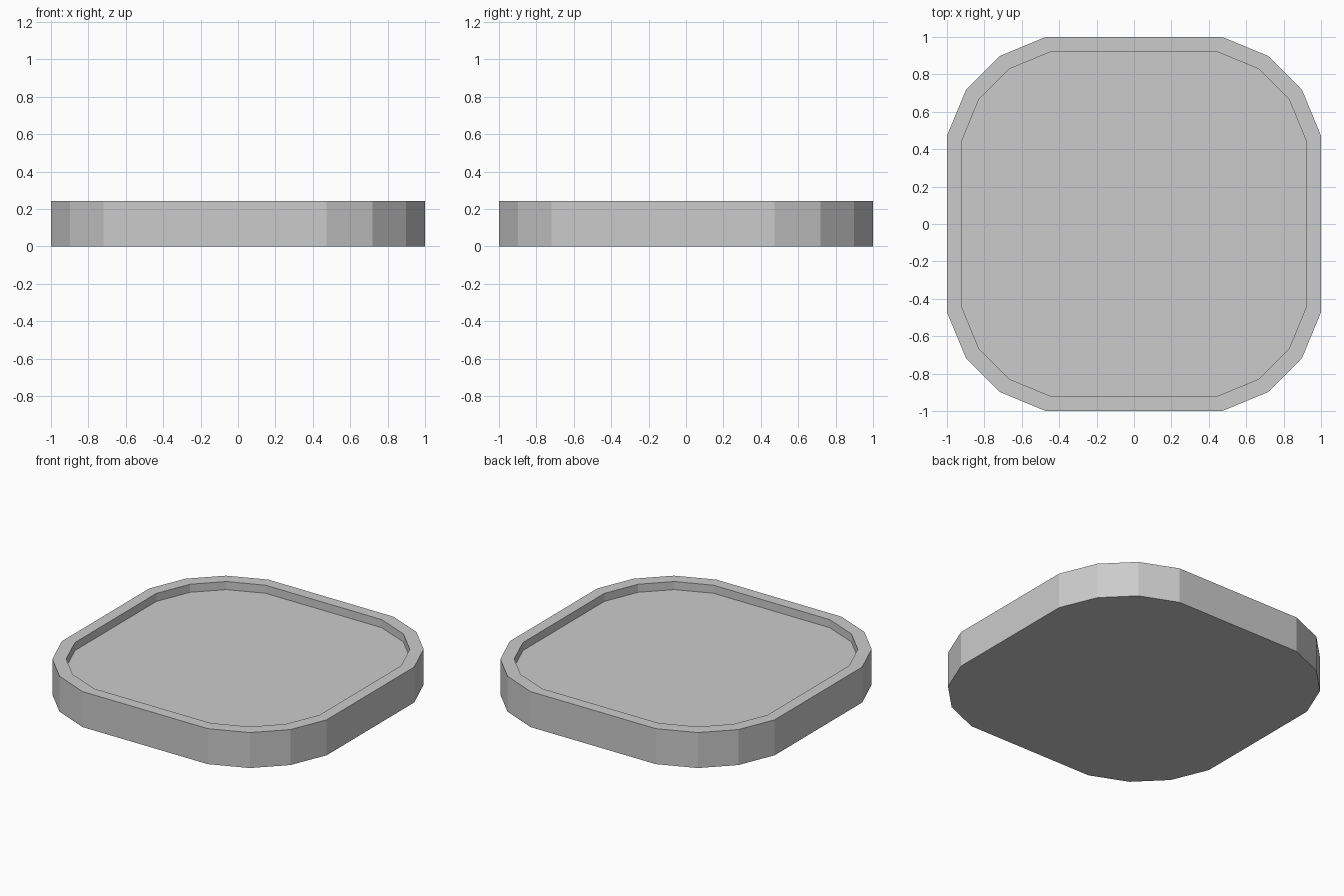
import bpy, bmesh

if "Cube" in bpy.data.objects:
    bpy.data.objects.remove(bpy.data.objects["Cube"])

HEIGHT = 0.242
FLOOR_Z = 0.187
OUTER = [(1.0, 0.472), (0.898, 0.718), (0.718, 0.898), (0.472, 1.0)]
INNER = [(0.923, 0.438), (0.829, 0.667), (0.667, 0.829), (0.438, 0.923)]


def ring(bm, corner, z):
    """Repeat one corner profile around the four quadrants."""
    verts = []
    for _ in range(4):
        verts += [bm.verts.new((x, y, z)) for x, y in corner]
        corner = [(-y, x) for x, y in corner]
    return verts


def bridge(bm, a, b):
    n = len(a)
    for i in range(n):
        j = (i + 1) % n
        bm.faces.new((a[i], a[j], b[j], b[i]))


# Tray: outer wall, flat rim, shallow recess
bm = bmesh.new()
rings = [ring(bm, OUTER, 0), ring(bm, OUTER, HEIGHT),
         ring(bm, INNER, HEIGHT), ring(bm, INNER, FLOOR_Z)]
for a, b in zip(rings, rings[1:]):
    bridge(bm, a, b)
bm.faces.new(rings[0][::-1])
bm.faces.new(rings[-1])
bmesh.ops.recalc_face_normals(bm, faces=bm.faces)

mesh = bpy.data.meshes.new("tray")
bm.to_mesh(mesh)
bm.free()
tray = bpy.data.objects.new("tray", mesh)
bpy.context.collection.objects.link(tray)
